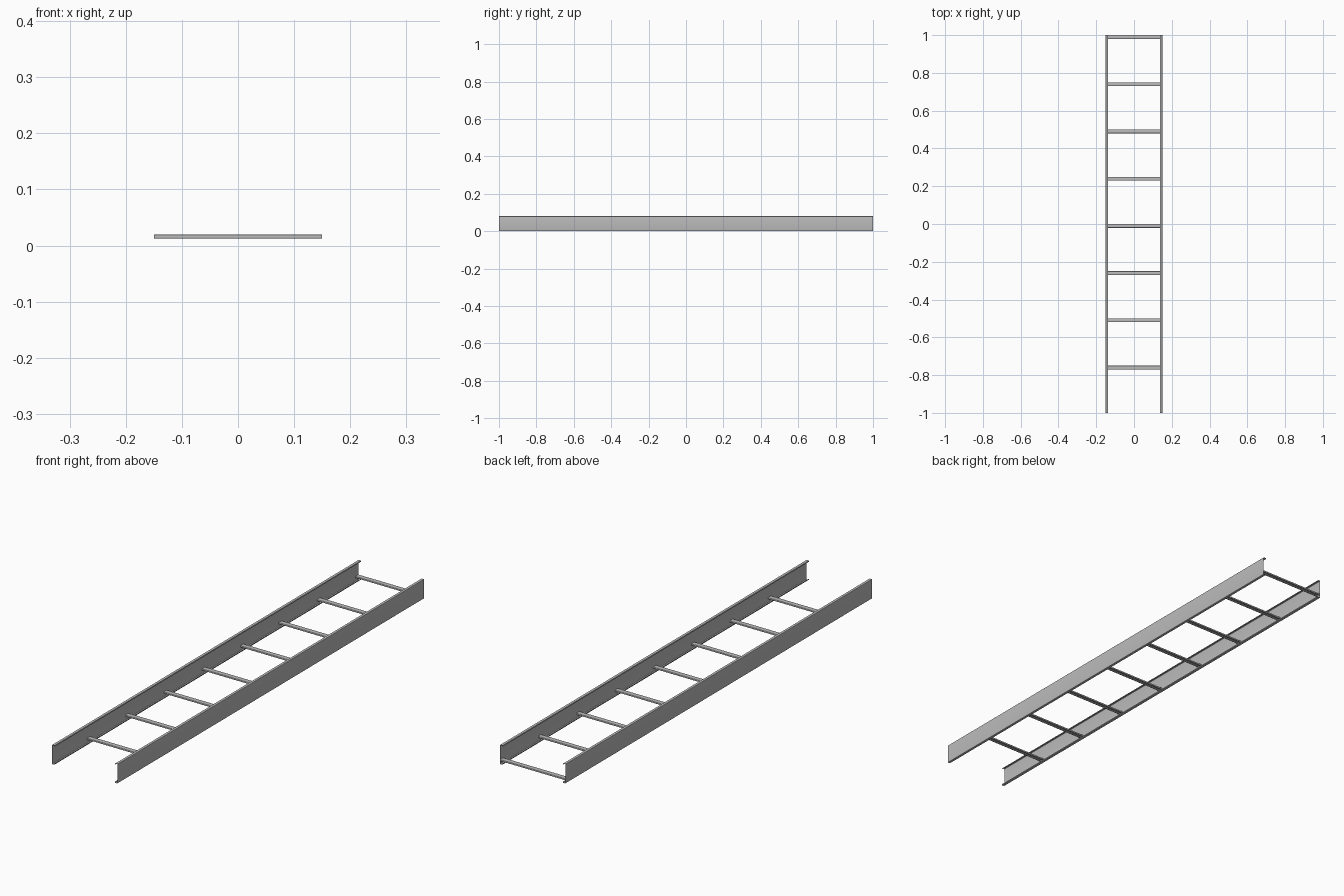
import bpy, math

if "Cube" in bpy.data.objects:
    bpy.data.objects.remove(bpy.data.objects["Cube"])

steel = bpy.data.materials.new("galvanised_grey")
steel.diffuse_color = (0.5, 0.5, 0.5, 1)
steel.use_nodes = True
steel.node_tree.nodes["Principled BSDF"].inputs["Base Color"].default_value = steel.diffuse_color


def rounded(points, radius, steps=3):
    """Open 2D profile with every inner corner rounded."""
    out = [points[0]]
    for a, b, c in zip(points, points[1:], points[2:]):
        def toward(p):
            d = math.dist(b, p)
            return [b[i] + (p[i] - b[i]) * radius / d for i in (0, 1)]
        s, e = toward(a), toward(c)
        for k in range(steps + 1):
            t = k / steps
            out.append(tuple((1 - t) ** 2 * s[i] + 2 * t * (1 - t) * b[i] + t * t * e[i] for i in (0, 1)))
    return out + [points[-1]]


def sheet(name, profile, start, end, place):
    """Thin folded sheet: a profile swept along one axis."""
    verts = [place(p, start) for p in profile] + [place(p, end) for p in profile]
    n = len(profile)
    faces = [(i, i + 1, n + i + 1, n + i) for i in range(n - 1)]
    mesh = bpy.data.meshes.new(name)
    mesh.from_pydata(verts, [], faces)
    mesh.materials.append(steel)
    mesh.shade_smooth()
    obj = bpy.data.objects.new(name, mesh)
    bpy.context.collection.objects.link(obj)
    return obj


# Side rails: C sections with flanges turned inward and small return lips
rail = rounded([(0.138, 0.005), (0.138, 0), (0.15, 0), (0.15, 0.08), (0.138, 0.08), (0.138, 0.075)], 0.0025)
for side, label in ((1, "right"), (-1, "left")):
    sheet(label + "_side_rail", rail, -side, side,
          lambda p, y: (side * p[0], y, p[1]))

# Rungs: shallow channels open at the bottom
rung = rounded([(-0.005, 0.0125), (-0.01, 0.0125), (-0.01, 0.0195), (0.01, 0.0195),
                (0.01, 0.0125), (0.005, 0.0125)], 0.002)
for k in range(8):
    y0 = 0.99 - 0.25 * k
    sheet(f"rung_{k + 1}", rung, 0.15, -0.15, lambda p, x: (x, y0 + p[0], p[1]))
